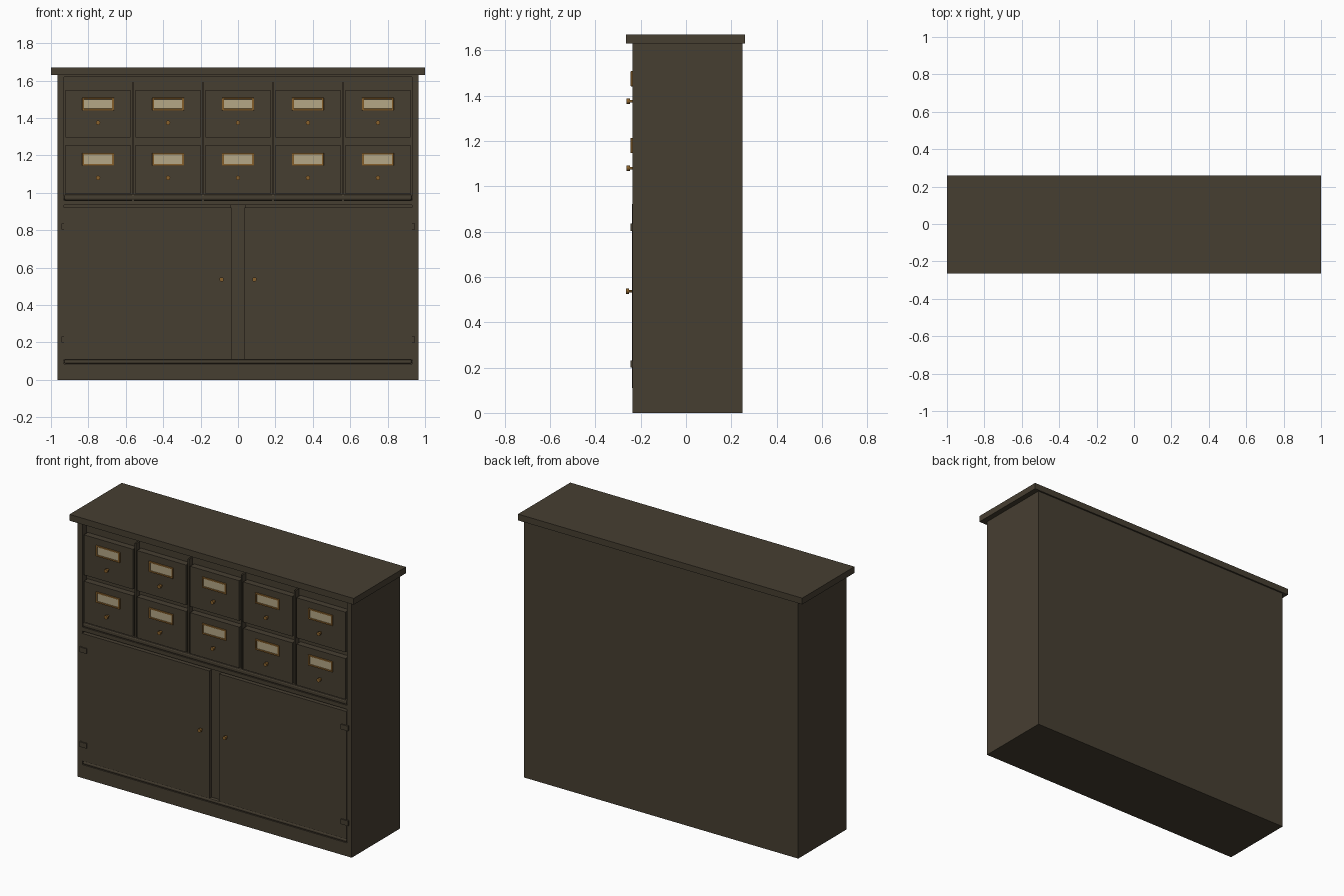
import bpy
from math import radians

cube = bpy.data.objects.get("Cube")
if cube:
    bpy.data.objects.remove(cube, do_unlink=True)


def material(name, rgb):
    m = bpy.data.materials.new(name)
    m.use_nodes = True
    m.diffuse_color = (*rgb, 1)
    m.node_tree.nodes["Principled BSDF"].inputs["Base Color"].default_value = (*rgb, 1)
    return m


wood = material("dark olive wood", (0.062, 0.049, 0.031))
brass = material("aged brass", (0.25, 0.12, 0.025))
paper = material("cream paper", (0.46, 0.39, 0.24))


def box(name, x, y, z, mat=wood, bevel=0):
    """Box spanning the given (low, high) ranges."""
    bpy.ops.mesh.primitive_cube_add(size=1, location=[sum(r) / 2 for r in (x, y, z)])
    ob = bpy.context.object
    ob.name = name
    ob.scale = [r[1] - r[0] for r in (x, y, z)]
    bpy.ops.object.transform_apply(location=False, rotation=False)
    ob.data.materials.append(mat)
    if bevel:
        mod = ob.modifiers.new("soft edges", "BEVEL")
        mod.width, mod.segments = bevel, 2
    return ob


def knob(name, x, z, tip):
    """Small turned knob pointing forward."""
    for part, radius, y0, y1 in (("stem", 0.006, FRONT + 0.005, tip + 0.012),
                                 ("head", 0.012, tip + 0.014, tip)):
        bpy.ops.mesh.primitive_cylinder_add(
            vertices=12, radius=radius, depth=abs(y1 - y0),
            location=(x, (y0 + y1) / 2, z), rotation=(radians(90), 0, 0))
        ob = bpy.context.object
        ob.name = name + "_" + part
        ob.data.materials.append(brass)
        bpy.ops.object.shade_smooth_by_angle()


FRONT, BACK = -0.235, 0.25
SIDE, INNER = 0.965, 0.93
RECESS = -0.195

# Carcass: core, sides, fixed rails and top
box("carcass_core", (-INNER, INNER), (RECESS, BACK), (0, 1.63))
for s, side in ((-1, "right"), (1, "left")):
    box(side + "_side_panel", sorted((s * INNER, s * SIDE)), (FRONT, BACK), (0, 1.63))
box("plinth", (-INNER, INNER), (FRONT, RECESS), (0, 0.085))
box("middle_rail", (-INNER, INNER), (FRONT, RECESS), (0.935, 0.96))
box("header_rail", (-INNER, INNER), (FRONT, RECESS), (1.62, 1.63))
box("top_board", (-1, 1), (-0.265, 0.26), (1.63, 1.67))

# Rounded ledges under the drawers and doors
for name, z in (("drawer_ledge", (0.96, 0.992)), ("door_ledge", (0.085, 0.11))):
    box(name, (-INNER, INNER), (FRONT, RECESS), z, bevel=0.01)
box("centre_stile", (-0.04, 0.04), (FRONT + 0.02, RECESS), (0.11, 0.935))

# Drawer dividers
PITCH = 0.374
for i in range(4):
    x = (i - 1.5) * PITCH
    box("drawer_divider", (x - 0.005, x + 0.005), (FRONT + 0.003, RECESS), (0.96, 1.59))

# Drawers with label holders and knobs
for z0, z1 in ((0.995, 1.255), (1.295, 1.55)):
    for i in range(5):
        x = (i - 2) * PITCH
        box("drawer_front", (x - 0.173, x + 0.173), (FRONT, RECESS), (z0, z1))
        zc = z1 - 0.075
        box("label", (x - 0.076, x + 0.076), (FRONT - 0.003, FRONT), (zc - 0.026, zc + 0.026), paper)
        for s in (-1, 1):
            box("label_frame_rail", (x - 0.085, x + 0.085), (FRONT - 0.009, FRONT),
                sorted((zc + s * 0.025, zc + s * 0.034)), brass, 0.002)
            box("label_frame_end", sorted((x + s * 0.075, x + s * 0.085)), (FRONT - 0.009, FRONT),
                (zc - 0.03, zc + 0.03), brass, 0.002)
        knob("drawer_knob", x, z1 - 0.175, -0.262)

# Doors, knobs and hinges
for s, side in ((-1, "right"), (1, "left")):
    box(side + "_door", sorted((s * 0.035, s * INNER)), (FRONT - 0.004, RECESS), (0.11, 0.922))
    knob(side + "_door_knob", s * 0.088, 0.537, -0.265)
    for z in (0.2, 0.803):
        box(side + "_hinge", sorted((s * 0.895, s * 0.945)), (FRONT - 0.011, FRONT), (z, z + 0.032))
